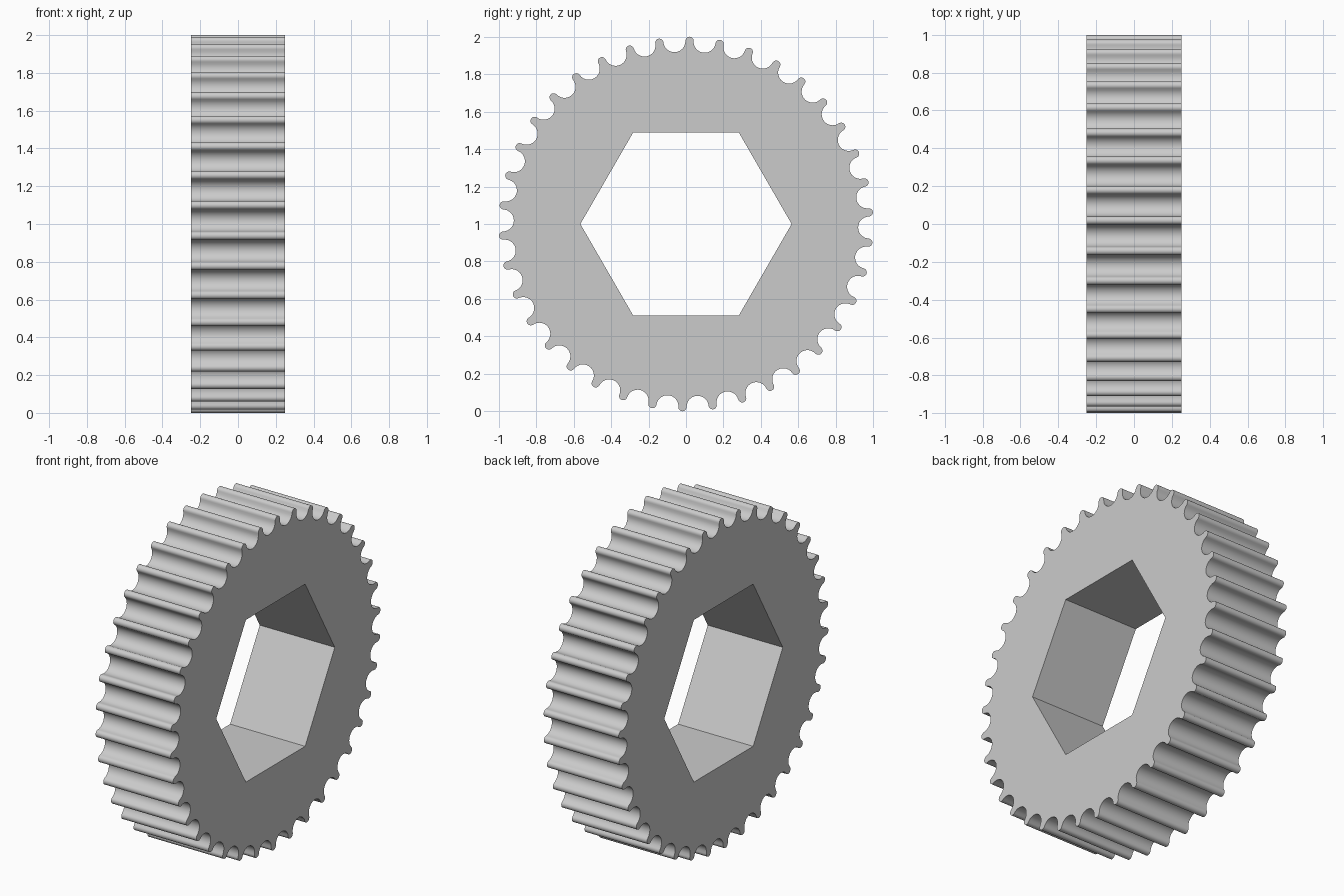
import bpy, bmesh
from math import sin, cos, pi, radians

if "Cube" in bpy.data.objects:
    bpy.data.objects.remove(bpy.data.objects["Cube"])

TEETH = 38
HALF = pi / TEETH                  # half a tooth pitch
R_C = 0.978                        # radius of tip and groove arc centres
R_TIP = 0.022
R_GROOVE = 2 * R_C * sin(HALF / 2) - R_TIP
OFFSET = radians(1.1)
HEX_R = 0.564
WIDTH = 0.5


def arc(t, r, a0, a1, n):
    """Arc around a point on the pitch circle; angles run clockwise from up."""
    return [(R_C * sin(t) + r * sin(t + a0 + (a1 - a0) * i / n),
             R_C * cos(t) + r * cos(t + a0 + (a1 - a0) * i / n)) for i in range(n)]


# Toothed outline: round tips flowing into round grooves
b = pi / 2 + HALF / 2
outline = []
for k in range(TEETH):
    t = OFFSET + 2 * HALF * k
    outline += arc(t, R_TIP, -b, b, 10)
    outline += arc(t + HALF, R_GROOVE, -b, b - 2 * pi, 14)

# Hexagonal bore with corners on the y axis
bore = [(HEX_R * cos(pi / 3 * i), HEX_R * sin(pi / 3 * i)) for i in range(6)]

# Fill between both loops and extrude across the width
bm = bmesh.new()
for loop in (outline, bore):
    vs = [bm.verts.new((-WIDTH / 2, y, z + 1)) for y, z in loop]
    for i, v in enumerate(vs):
        bm.edges.new((v, vs[(i + 1) % len(vs)]))
bmesh.ops.triangle_fill(bm, use_beauty=True, use_dissolve=False, edges=bm.edges[:])
ext = bmesh.ops.extrude_face_region(bm, geom=bm.faces[:], use_keep_orig=True)
bmesh.ops.translate(bm, vec=(WIDTH, 0, 0),
                    verts=[g for g in ext["geom"] if isinstance(g, bmesh.types.BMVert)])
bmesh.ops.recalc_face_normals(bm, faces=bm.faces[:])
mesh = bpy.data.meshes.new("toothed_pulley")
bm.to_mesh(mesh)
bm.free()

pulley = bpy.data.objects.new("toothed_pulley", mesh)
bpy.context.collection.objects.link(pulley)
bpy.context.view_layer.objects.active = pulley
pulley.select_set(True)
bpy.ops.object.shade_smooth_by_angle(angle=radians(35))
